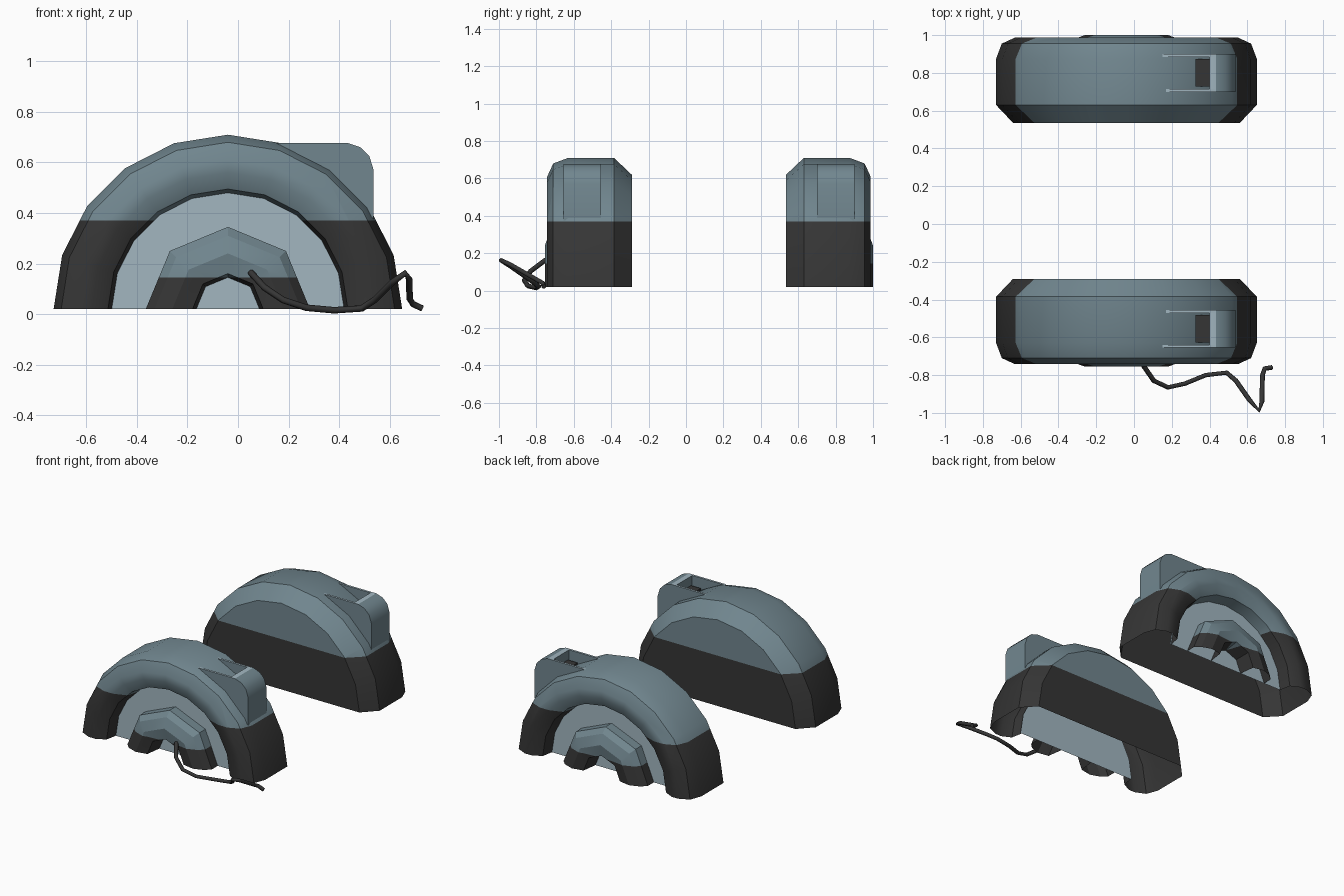
import bpy, bmesh, math
from mathutils import Vector

if "Cube" in bpy.data.objects:
    bpy.data.objects.remove(bpy.data.objects["Cube"])

CX, CZ = -0.04, 0.02      # centre of the half-round housings
MIRROR = 0.245            # y -> MIRROR - y gives the rear housing


def material(name, rgb):
    m = bpy.data.materials.new(name)
    m.diffuse_color = (*rgb, 1)
    m.use_nodes = True
    m.node_tree.nodes["Principled BSDF"].inputs["Base Color"].default_value = m.diffuse_color
    return m


GREY = material("slate_grey", (0.165, 0.24, 0.275))
DARK = material("charcoal", (0.036, 0.036, 0.036))
LIGHT = material("pale_blue_grey", (0.36, 0.47, 0.53))


def finish(bm, name, mats, rear, angle=30):
    """Optionally mirror to the rear, then make a smooth-by-angle object."""
    if rear:
        for v in bm.verts:
            v.co.y = MIRROR - v.co.y
        bmesh.ops.reverse_faces(bm, faces=bm.faces[:])
    me = bpy.data.meshes.new(name)
    bm.to_mesh(me)
    bm.free()
    ob = bpy.data.objects.new(name, me)
    bpy.context.collection.objects.link(ob)
    for m in mats:
        me.materials.append(m)
    bpy.ops.object.select_all(action='DESELECT')
    ob.select_set(True)
    bpy.context.view_layer.objects.active = ob
    bpy.ops.object.shade_smooth_by_angle(angle=math.radians(angle))
    return ob


def half_lathe(profile, steps):
    """Revolve (radius, y) points through the upper half turn, open below."""
    bm = bmesh.new()
    rows = []
    for i in range(steps + 1):
        a = math.pi * i / steps
        rows.append([bm.verts.new((CX + r * math.cos(a), y, CZ + r * math.sin(a)))
                     for r, y in profile])
    for p, q in zip(rows, rows[1:]):
        for j in range(len(profile) - 1):
            bm.faces.new((p[j], q[j], q[j + 1], p[j + 1]))
    bmesh.ops.remove_doubles(bm, verts=bm.verts[:], dist=1e-5)
    return bm


def dark_below(bm, z):
    """Cut at height z; faces below take the second material."""
    bmesh.ops.bisect_plane(bm, geom=bm.verts[:] + bm.edges[:] + bm.faces[:],
                           plane_co=(0, 0, z), plane_no=(0, 0, 1))
    for f in bm.faces:
        f.material_index = 1 if f.calc_center_median().z < z else 0


def prism(bm, outline, y0, y1):
    """Extrude an (x, z) outline from y0 to y1; flat top faces turn light."""
    f = bm.faces.new([bm.verts.new((x, y0, z)) for x, z in outline])
    res = bmesh.ops.extrude_face_region(bm, geom=[f])
    for v in res['geom']:
        if isinstance(v, bmesh.types.BMVert):
            v.co.y = y1
    bmesh.ops.recalc_face_normals(bm, faces=bm.faces[:])
    for f in bm.faces:
        f.material_index = 1 if f.normal.z > 0.99 else 0


CUP = [(0, -0.29), (0.60, -0.29), (0.69, -0.385), (0.69, -0.63), (0.66, -0.71),
       (0.59, -0.742), (0.54, -0.742), (0.475, -0.71), (0.46, -0.63)]
HUB = [(0.325, -0.63), (0.325, -0.695), (0.29, -0.73), (0.22, -0.755),
       (0.14, -0.74), (0.125, -0.63)]
ROUND = [(0.435, 0.677), (0.485, 0.66), (0.52, 0.625), (0.537, 0.57), (0.537, 0.375)]
WALL = [(0.15, 0.677)] + ROUND + [(0.50, 0.42), (0.35, 0.57), (0.17, 0.668)]
BLOCK = [(0.40, 0.677)] + ROUND + [(0.50, 0.42), (0.40, 0.53)]

for side, rear in (("front", False), ("rear", True)):
    # Half-round housing with raised rim
    bm = half_lathe(CUP, 10)
    dark_below(bm, 0.37)
    finish(bm, side + "_housing", [GREY, DARK], rear)

    # Recessed face plate
    bm = half_lathe([(0.47, -0.63), (0, -0.63)], 10)
    finish(bm, side + "_face_plate", [LIGHT], rear)

    # Octagonal hub ring
    bm = half_lathe(HUB, 4)
    dark_below(bm, 0.145)
    finish(bm, side + "_hub", [GREY, DARK], rear, 20)

    # Bracket: two thin side walls and a rounded end block
    bm = bmesh.new()
    prism(bm, WALL, -0.655, -0.64)
    prism(bm, WALL, -0.47, -0.455)
    prism(bm, BLOCK, -0.64, -0.47)
    finish(bm, side + "_bracket", [GREY, LIGHT], rear, 35)

    # Dark slot floor inside the bracket
    bm = bmesh.new()
    prism(bm, [(0.325, 0.612), (0.40, 0.612), (0.40, 0.55), (0.325, 0.59)], -0.628, -0.482)
    finish(bm, side + "_slot_floor", [DARK, DARK], rear)

# Trailing cable from the front hub
PATH = [(0.05, -0.75, 0.165), (0.105, -0.83, 0.105), (0.18, -0.865, 0.055),
        (0.27, -0.845, 0.025), (0.38, -0.80, 0.015), (0.49, -0.787, 0.022),
        (0.54, -0.83, 0.055), (0.61, -0.93, 0.125), (0.662, -0.988, 0.162),
        (0.677, -0.94, 0.14), (0.68, -0.80, 0.06), (0.692, -0.765, 0.04),
        (0.73, -0.76, 0.022)]
cu = bpy.data.curves.new("cable", 'CURVE')
cu.dimensions = '3D'
cu.bevel_depth = 0.013
cu.bevel_resolution = 1
cu.use_fill_caps = True
sp = cu.splines.new('POLY')
sp.points.add(len(PATH) - 1)
for p, co in zip(sp.points, PATH):
    p.co = (*co, 1)
cu.materials.append(DARK)
cable = bpy.data.objects.new("cable", cu)
bpy.context.collection.objects.link(cable)
